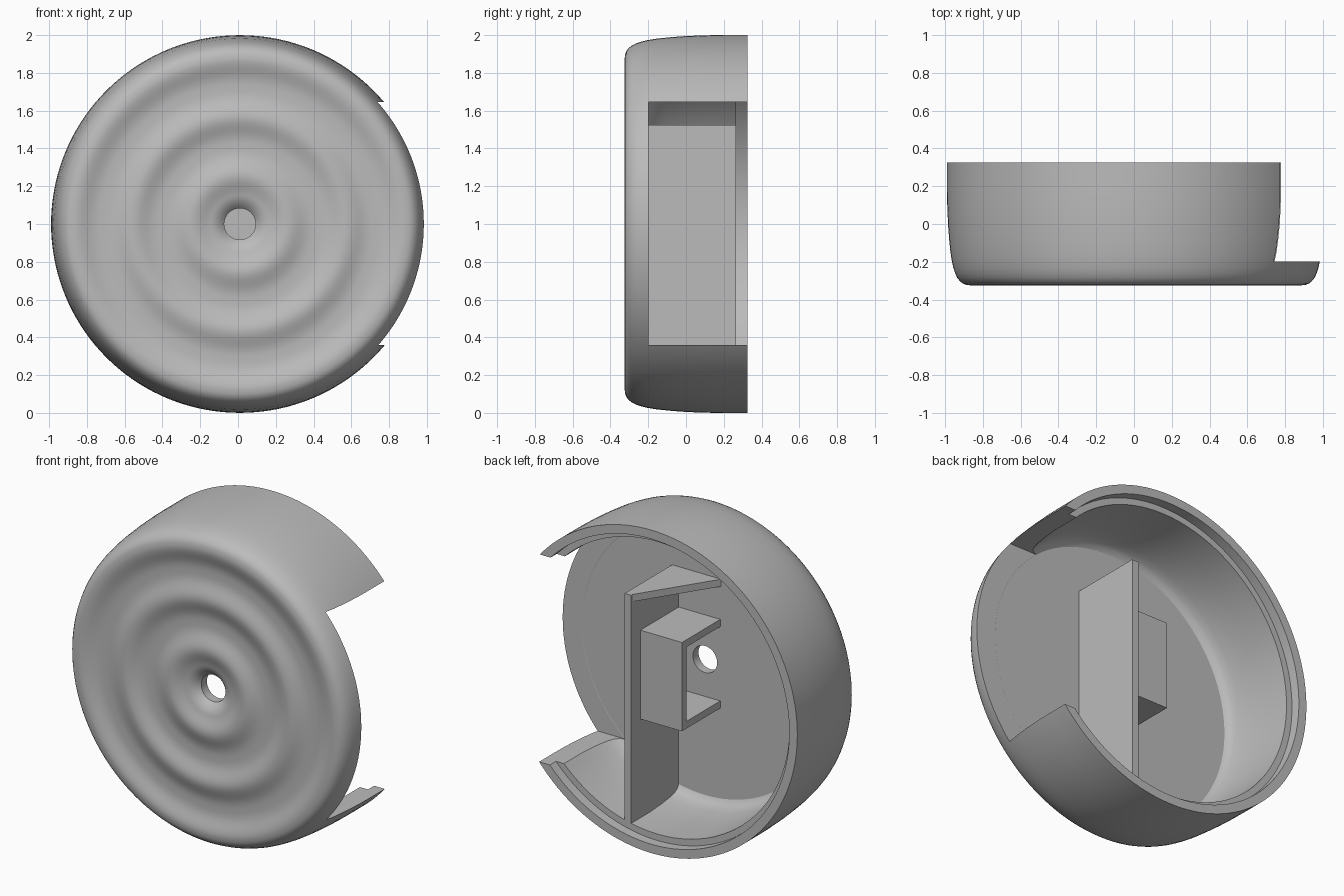
import bpy, bmesh, math
from mathutils import Matrix, Vector

if "Cube" in bpy.data.objects:
    bpy.data.objects.remove(bpy.data.objects["Cube"], do_unlink=True)

CX, CZ = 0.01, 1.0          # axis of the round cover
FRONT, FLOOR, BACK, LIP = -0.325, -0.2, 0.325, 0.265
HOLE = 0.083
T = 0.045                   # thickness of the inner plates

grey = bpy.data.materials.new("plain_grey")
grey.use_nodes = True
grey.diffuse_color = (0.5, 0.5, 0.5, 1)
grey.node_tree.nodes["Principled BSDF"].inputs["Base Color"].default_value = (0.5, 0.5, 0.5, 1)


def finish(name, bm):
    bmesh.ops.recalc_face_normals(bm, faces=bm.faces)
    mesh = bpy.data.meshes.new(name)
    bm.to_mesh(mesh)
    bm.free()
    mesh.materials.append(grey)
    obj = bpy.data.objects.new(name, mesh)
    bpy.context.collection.objects.link(obj)
    return obj


def box(name, x, y, z):
    bm = bmesh.new()
    bmesh.ops.create_cube(bm, size=1)
    for v in bm.verts:
        v.co = Vector([(a + b) / 2 + c * (b - a) for (a, b), c in zip((x, y, z), v.co)])
    return finish(name, bm)


def prism(name, outline, z0, z1):
    bm = bmesh.new()
    face = bm.faces.new([bm.verts.new((x, y, z0)) for x, y in outline])
    geom = bmesh.ops.extrude_face_region(bm, geom=[face])["geom"]
    bmesh.ops.translate(bm, vec=(0, 0, z1 - z0),
                        verts=[g for g in geom if isinstance(g, bmesh.types.BMVert)])
    return finish(name, bm)


def ripple(r):
    # narrow ridges with wider grooves, dipping into the centre hole
    wave = (1 + math.cos(2 * math.pi * (r - 0.255) / 0.31)) / 2
    dip = max(0.0, 1 - (r - HOLE) / 0.07)
    return FRONT + 0.03 * (1 - wave ** 1.5) + 0.04 * dip ** 2


# Round shell: rippled face, rounded side, stepped rim, filleted inside
steps = 72
profile = [(r, ripple(r)) for r in (HOLE + (0.875 - HOLE) * i / steps for i in range(steps + 1))]
profile += [(0.9, -0.322), (0.917, -0.315), (0.932, -0.303), (0.946, -0.285), (0.957, -0.262),
            (0.966, -0.235), (0.974, -0.2), (0.982, -0.15), (0.989, -0.08), (0.995, 0),
            (0.999, 0.1), (1, 0.2), (1, BACK)]
profile += [(0.945, BACK), (0.945, LIP), (0.905, LIP), (0.905, 0.08), (0.898, -0.03),
            (0.888, -0.115), (0.877, -0.16), (0.862, -0.186), (0.84, FLOOR), (HOLE, FLOOR)]

bm = bmesh.new()
ring = [bm.verts.new((CX + r, y, CZ)) for r, y in profile]
edges = [bm.edges.new((a, b)) for a, b in zip(ring, ring[1:] + ring[:1])]
bmesh.ops.spin(bm, geom=ring + edges, cent=(CX, 0, CZ), axis=(0, 1, 0),
               angle=2 * math.pi, steps=144, use_duplicate=False)
bmesh.ops.remove_doubles(bm, verts=bm.verts, dist=0.0002)
shell = finish("round_shell", bm)

# Side opening cut out of the wall
cutter = box("opening_cutter", (0.45, 1.3), (FLOOR + 0.001, 0.6), (0.36, 1.645))
cutter.hide_render = True
cut = shell.modifiers.new("side_opening", "BOOLEAN")
cut.operation = "DIFFERENCE"
cut.solver = "EXACT"
cut.object = cutter
bpy.ops.object.select_all(action="DESELECT")
shell.select_set(True)
bpy.context.view_layer.objects.active = shell
bpy.ops.object.modifier_apply(modifier=cut.name)
bpy.data.objects.remove(cutter, do_unlink=True)
bpy.ops.object.shade_smooth_by_angle(angle=math.radians(32))

# Partition wall standing on the floor, with a triangular gusset at its top
PX, TOP, SINK = 0.19, 1.525, FLOOR - 0.02
box("partition", (PX, PX + T), (SINK, LIP), (0.095, TOP))
prism("top_gusset", [(PX + 0.01, LIP), (PX + 0.01, SINK), (-0.1, SINK), (-0.1, FLOOR)],
      TOP - T, TOP)

# U-shaped bracket around the hole
BX, BY, HALF = (-0.095, PX + 0.01), 0.175, 0.275
box("bracket_back", BX, (BY - T, BY), (CZ - HALF, CZ + HALF))
for name, side in (("upper", 1), ("lower", -1)):
    z = sorted((CZ + side * HALF, CZ + side * (HALF - T)))
    box("bracket_" + name + "_arm", BX, (SINK, BY - T), z)
